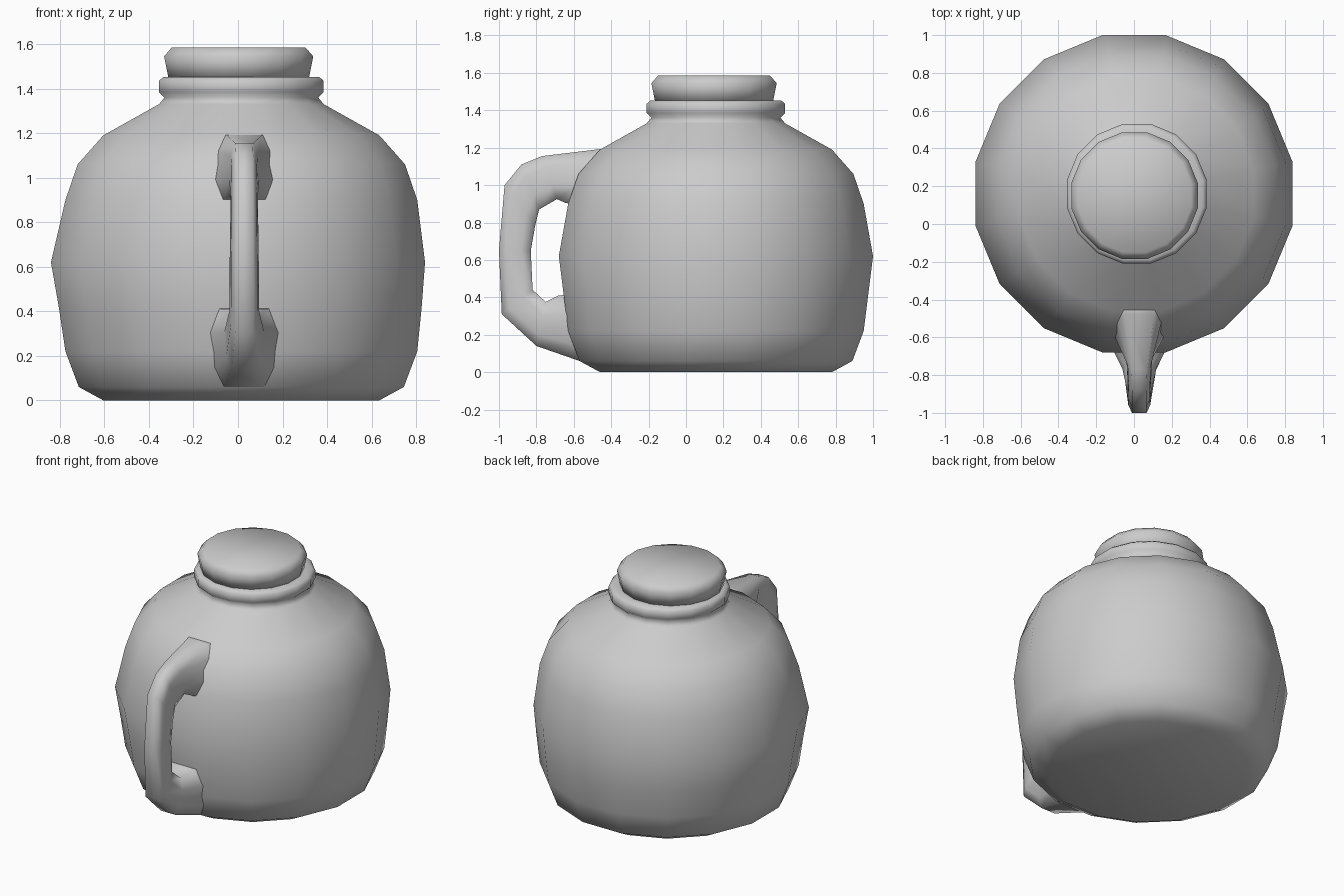
import bpy, bmesh, math

if "Cube" in bpy.data.objects:
    bpy.data.objects.remove(bpy.data.objects["Cube"])

SIDES = 16
CY = 0.16  # body axis in y


def finish(name, bm):
    bmesh.ops.recalc_face_normals(bm, faces=bm.faces)
    for f in bm.faces:
        f.smooth = True
    me = bpy.data.meshes.new(name)
    bm.to_mesh(me)
    bm.free()
    ob = bpy.data.objects.new(name, me)
    bpy.context.collection.objects.link(ob)
    return ob


def loft(name, rings):
    """Skin a list of equal-length point rings and close both ends."""
    bm = bmesh.new()
    loops = [[bm.verts.new(p) for p in ring] for ring in rings]
    n = len(loops[0])
    for a, b in zip(loops, loops[1:]):
        for i in range(n):
            j = (i + 1) % n
            bm.faces.new((a[i], a[j], b[j], b[i]))
    bm.faces.new(loops[0][::-1])
    bm.faces.new(loops[-1])
    return finish(name, bm)


def lathe_rings(profile, cy):
    rings = []
    for apothem, z, cx in profile:
        r = apothem / math.cos(math.pi / SIDES)
        angles = [math.tau * (i + 0.5) / SIDES for i in range(SIDES)]
        rings.append([(cx + r * math.cos(a), cy + r * math.sin(a), z) for a in angles])
    return rings


# Body with shoulder, neck and rolled rim: (radius, z, centre x)
body = [(0.62, 0, 0.015), (0.73, 0.06, 0.015), (0.79, 0.22, 0.015),
        (0.815, 0.42, 0.01), (0.84, 0.62, 0), (0.79, 0.90, 0.015),
        (0.735, 1.06, 0.015), (0.62, 1.19, 0.015), (0.37, 1.33, 0.015),
        (0.345, 1.36, 0.015), (0.37, 1.385, 0.015), (0.37, 1.435, 0.015),
        (0.35, 1.452, 0.015), (0.30, 1.452, 0.015)]
loft("jug_body", lathe_rings(body, CY))

# Flared cap
cap = [(0.315, 1.445, 0.003), (0.335, 1.545, 0.003), (0.30, 1.585, 0.003)]
loft("cap", lathe_rings(cap, 0.15))

# Handle: outer y, z, inner y, z, half width; ends sink into the body
stations = [(-0.38, 1.20, -0.52, 0.88, 0.17), (-0.48, 1.19, -0.645, 0.905, 0.13),
            (-0.77, 1.155, -0.69, 0.925, 0.068), (-0.88, 1.11, -0.785, 0.87, 0.063),
            (-0.97, 1.0, -0.805, 0.79, 0.062), (-1.0, 0.65, -0.83, 0.65, 0.065),
            (-0.985, 0.31, -0.82, 0.44, 0.067), (-0.80, 0.14, -0.75, 0.375, 0.09),
            (-0.57, 0.06, -0.68, 0.41, 0.15), (-0.43, 0.02, -0.55, 0.42, 0.19)]
half = [(0, 0.6), (0.25, 0.9), (0.7, 1.0), (1, 0.7)]
section = half + [(t, -w) for t, w in reversed(half)]
HX = 0.028
loft("handle", [[(HX + w * hw, oy + (iy - oy) * t, oz + (iz - oz) * t)
                 for t, w in section] for oy, oz, iy, iz, hw in stations])
